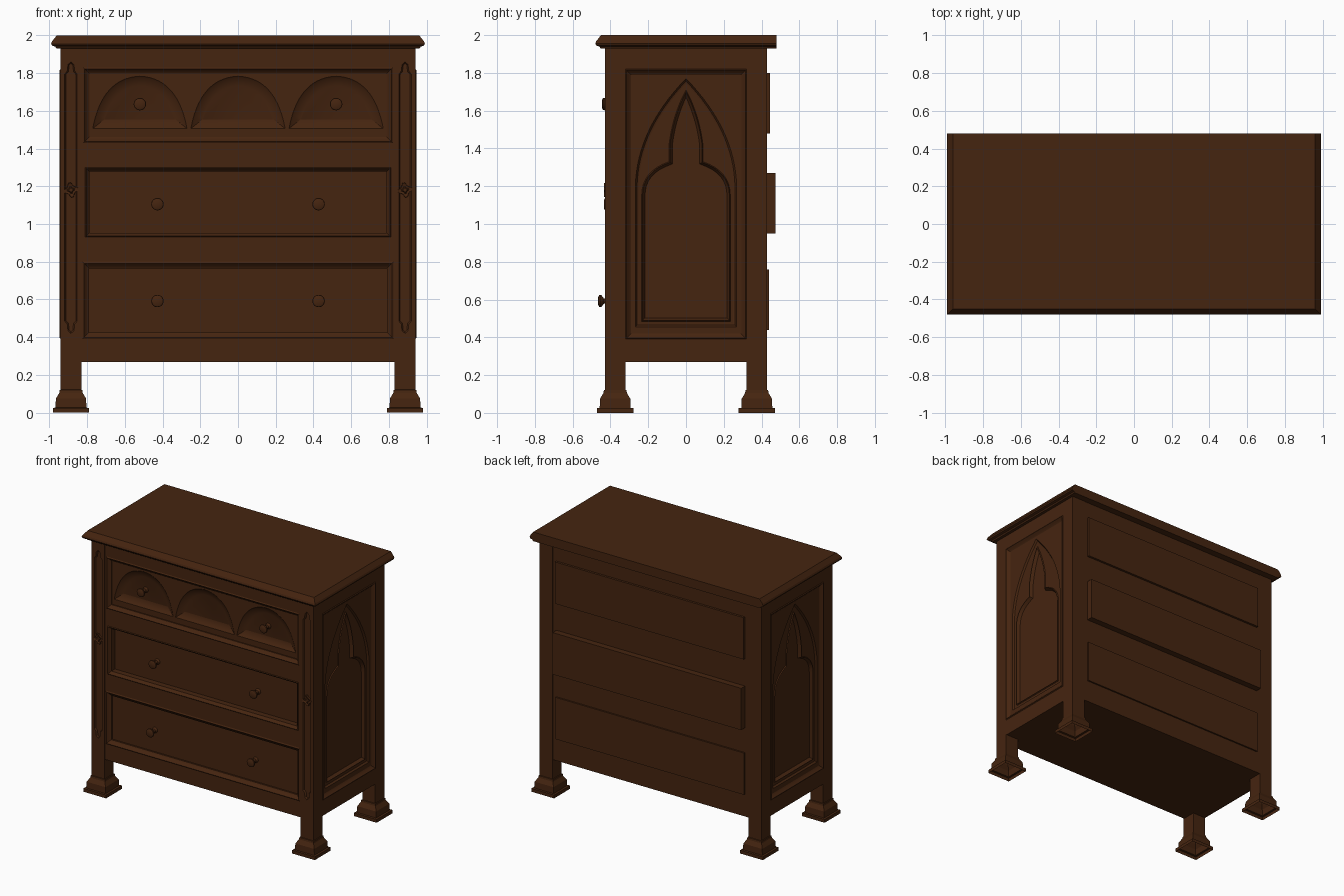
import bpy, bmesh, math
from mathutils import Vector

if "Cube" in bpy.data.objects:
    bpy.data.objects.remove(bpy.data.objects["Cube"])

wood = bpy.data.materials.new("dark_brown_wood")
wood.diffuse_color = (0.060, 0.018, 0.005, 1)
wood.use_nodes = True
wood.node_tree.nodes["Principled BSDF"].inputs["Base Color"].default_value = wood.diffuse_color

# Panel planes: (u across, v up, d depth inward) -> world
front = lambda u, v, d: (u, -0.43 + d, v)
right = lambda u, v, d: (0.94 - d, u, v)
left = lambda u, v, d: (-0.94 + d, -u, v)


def finish(name, bm, smooth=True):
    me = bpy.data.meshes.new(name)
    bm.to_mesh(me)
    bm.free()
    ob = bpy.data.objects.new(name, me)
    bpy.context.collection.objects.link(ob)
    me.materials.append(wood)
    if smooth:
        bpy.ops.object.select_all(action='DESELECT')
        ob.select_set(True)
        bpy.context.view_layer.objects.active = ob
        bpy.ops.object.shade_smooth_by_angle(angle=math.radians(30))
    return ob


def box(name, x0, x1, y0, y1, z0, z1):
    bm = bmesh.new()
    bmesh.ops.create_cube(bm, size=1)
    for v in bm.verts:
        v.co = ((x0 + x1) / 2 + v.co.x * (x1 - x0), (y0 + y1) / 2 + v.co.y * (y1 - y0),
                (z0 + z1) / 2 + v.co.z * (z1 - z0))
    return finish(name, bm, False)


def bridge(bm, rings):
    for a, b in zip(rings, rings[1:]):
        n = len(a)
        for i in range(n):
            j = (i + 1) % n
            bm.faces.new((a[i], a[j], b[j], b[i]))


def rect(w, v0, v1):
    return [(-w, v0), (w, v0), (w, v1), (-w, v1)]


def q(a, c, b, n=10):
    return [tuple((1 - t) ** 2 * a[k] + 2 * t * (1 - t) * c[k] + t * t * b[k] for k in (0, 1))
            for t in (i / n for i in range(n + 1))]


def sym(half, cx=0):
    pts = half + [(-u, v) for u, v in reversed(half) if u > 1e-6]
    return [(u + cx, v) for u, v in pts]


def inset(pts, o):
    out = []
    for i, p in enumerate(pts):
        p = Vector(p)
        a = (p - Vector(pts[i - 1])).normalized()
        b = (Vector(pts[(i + 1) % len(pts)]) - p).normalized()
        n1, n2 = Vector((-a.y, a.x)), Vector((-b.y, b.x))
        out.append(tuple(p + (n1 + n2) * (o / max(0.3, 1 + n1.dot(n2)))))
    return out


def relief(bm, m, outline, profile, cap=False):
    """Moulding following an outline; profile is (inset, depth) pairs."""
    rings = [[bm.verts.new(m(u, v, d)) for u, v in inset(outline, o)] for o, d in profile]
    bridge(bm, rings)
    if cap:
        bm.faces.new(rings[-1])
    return inset(outline, profile[-1][0])


def plate(bm, m, outer, holes, d):
    """Flat face with holes."""
    edges = []
    for pts in [outer] + holes:
        vs = [bm.verts.new(m(u, v, d)) for u, v in pts]
        edges += [bm.edges.new((vs[i - 1], vs[i])) for i in range(len(vs))]
    nrm = Vector(m(0, 0, -1)) - Vector(m(0, 0, 0))
    res = bmesh.ops.triangle_fill(bm, use_beauty=True, edges=edges, normal=nrm)
    for f in res["geom"]:
        if isinstance(f, bmesh.types.BMFace):
            f.normal_update()
            if f.normal.dot(nrm) < 0:
                f.normal_flip()


# Top slab: moulded front and sides, flat back
bm = bmesh.new()
rings = [[bm.verts.new(p) for p in ((-x, y, z), (x, y, z), (x, 0.48, z), (-x, 0.48, z))]
         for x, y, z in ((0.962, -0.452, 1.93), (0.968, -0.46, 1.94), (0.985, -0.475, 1.945),
                         (0.99, -0.48, 1.955), (0.985, -0.475, 1.968), (0.96, -0.45, 2.0))]
bridge(bm, rings)
bm.faces.new(rings[-1])
bm.faces.new(rings[0][::-1])
finish("top_slab", bm, False)

# Inner carcass and bottom board
box("carcass", -0.888, 0.888, -0.34, 0.428, 0.275, 1.93)
box("bottom_board", -0.935, 0.935, -0.424, 0.428, 0.27, 0.295)

# Corner posts with hollow stepped feet
channel = [(0, .42), (.016, .435), (.02, .47), (.033, .485), (.033, 1.795), (.02, 1.81), (.016, 1.845), (0, 1.86)]
for sx in (-1, 1):
    for sy in (-1, 1):
        cx, cy = sx * 0.885, sy * 0.375
        bm = bmesh.new()
        rings = [[bm.verts.new((cx + a * h, cy + b * h, z)) for a, b in ((-1, -1), (1, -1), (1, 1), (-1, 1))]
                 for h, z in ((.096, 0), (.096, .025), (.082, .027), (.08, .075), (.062, .105),
                              (.06, .12), (.055, .122), (.055, .31))]
        bridge(bm, rings)
        finish("foot", bm, False)
        y0, y1 = (-0.415, -0.32) if sy < 0 else (0.32, 0.43)
        box("corner_post", cx - .055, cx + .055, y0, y1, 0.3, 1.93)

    # Carved channel on the front of the post
    cx = sx * 0.885
    bm = bmesh.new()
    edge = [(cx + u, v) for u, v in rect(.055, .3, 1.93)]
    ch = sym(channel, cx)
    plate(bm, front, edge, [ch], 0)
    relief(bm, front, edge[::-1], [(0, 0), (0, .015)])
    relief(bm, front, ch, [(0, 0), (.007, .011)], cap=True)
    finish("post_channel", bm)

    # Rosette
    bm = bmesh.new()
    star = [((.04 if i % 4 < 2 else .027) * math.cos(i * math.pi / 8) + cx,
             (.04 if i % 4 < 2 else .027) * math.sin(i * math.pi / 8) + 1.18) for i in range(16)]
    rings = [[bm.verts.new(front(cx + (u - cx) * s, 1.18 + (v - 1.18) * s, d)) for u, v in star]
             for s, d in ((1, .012), (.95, -.003), (.5, .002), (.3, -.005))]
    bridge(bm, rings)
    bm.faces.new(rings[-1])
    finish("rosette", bm, False)

# Side panels with pointed arch and trefoil tracery
arch = sym([(.268, .455)] + q((.268, 1.2), (.262, 1.5), (0, 1.77), 16))
trefoil = sym([(.235, .485)] + q((.235, 1.15), (.235, 1.28), (.09, 1.33), 8)
              + q((.09, 1.42), (.07, 1.58), (0, 1.71)))
for m, name in ((right, "right_side_panel"), (left, "left_side_panel")):
    bm = bmesh.new()
    for z0, z1 in ((.27, .39), (1.82, 1.93)):
        plate(bm, m, rect(.32, z0, z1), [], 0)
    inner = relief(bm, m, rect(.32, .39, 1.82), [(0, 0), (.006, -.005), (.018, .008), (.03, .015)])
    plate(bm, m, inner, [arch], .015)
    inner = relief(bm, m, arch, [(0, .015), (.009, .028), (.018, .03)])
    plate(bm, m, inner, [trefoil], .03)
    relief(bm, m, trefoil, [(0, .03), (.005, .022), (.018, .046)], cap=True)
    finish(name, bm)

# Front frame with three drawer openings
drawers = [  # opening half width, z0, z1, moulding width, face depth, back y, box z0, z1, knob x, knob z
    (.82, 1.43, 1.83, .032, .03, .445, 1.48, 1.80, .52, 1.635),
    (.81, .93, 1.30, .022, .065, .475, .95, 1.27, .427, 1.105),
    (.825, .39, .80, .036, .035, .44, .44, .76, .427, .592)]
bm = bmesh.new()
plate(bm, front, rect(.832, .27, 1.93), [rect(d[0], d[1], d[2]) for d in drawers], .005)
finish("front_frame", bm)

for k, (w, z0, z1, mw, fd, yb, b0, b1, kx, kz) in enumerate(drawers):
    bm = bmesh.new()
    inner = relief(bm, front, rect(w, z0, z1), [(0, .005), (mw * .25, 0), (mw * .6, .015), (mw, .022), (mw, fd)])
    if k == 0:  # top drawer carries three sunk arches
        arches = [sym(q((.25, 1.505), (.2, 1.775), (0, 1.783), 14), c) for c in (-.52, 0, .52)]
        plate(bm, front, inner, arches, fd)
        for a in arches:
            relief(bm, front, a, [(0, fd), (.01, fd + .008), (.05, fd + .025)], cap=True)
    else:
        plate(bm, front, inner, [], fd)
    finish("drawer_front", bm)
    box("drawer_box", -.80, .80, -.3, yb, b0, b1)

    # Turned knobs
    base = fd + (.025 if k == 0 else 0)
    for s in (-1, 1):
        bm = bmesh.new()
        rings = [[bm.verts.new(front(s * kx + r * math.cos(i * math.pi / 10), kz + r * math.sin(i * math.pi / 10),
                                     base - h)) for i in range(20)]
                 for r, h in ((.022, 0), (.02, .008), (.014, .015), (.014, .04), (.03, .052), (.033, .058),
                              (.031, .065), (.02, .07))]
        bridge(bm, rings)
        bm.faces.new(rings[-1])
        finish("knob", bm)
